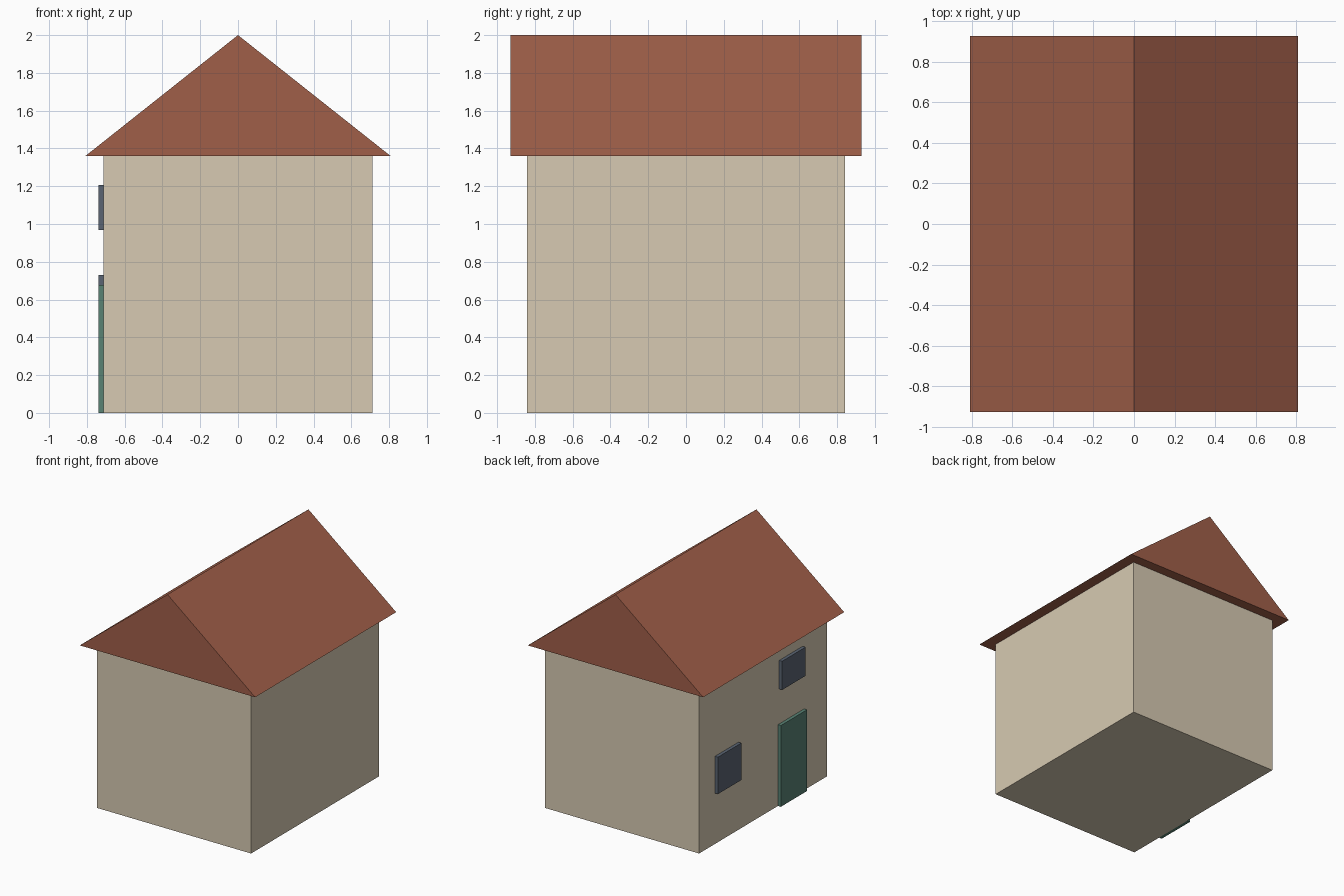
import bpy
import bmesh

if "Cube" in bpy.data.objects:
    bpy.data.objects.remove(bpy.data.objects["Cube"])


def material(name, rgb):
    # sRGB 0-255 to linear
    lin = [((c / 255 + 0.055) / 1.055) ** 2.4 for c in rgb]
    m = bpy.data.materials.new(name)
    m.diffuse_color = (*lin, 1)
    m.use_nodes = True
    m.node_tree.nodes["Principled BSDF"].inputs["Base Color"].default_value = m.diffuse_color
    return m


WALL = material("cream plaster", (215, 202, 178))
ROOF = material("red tile", (160, 95, 73))
DOOR = material("green door paint", (89, 130, 116))
GLASS = material("slate blue glass", (90, 100, 114))


def add_object(name, bm, mat):
    bmesh.ops.recalc_face_normals(bm, faces=bm.faces)
    mesh = bpy.data.meshes.new(name)
    bm.to_mesh(mesh)
    bm.free()
    mesh.materials.append(mat)
    obj = bpy.data.objects.new(name, mesh)
    bpy.context.collection.objects.link(obj)
    return obj


def box(name, lo, hi, mat):
    bm = bmesh.new()
    bmesh.ops.create_cube(bm, size=1)
    for v in bm.verts:
        v.co = [hi[i] if v.co[i] > 0 else lo[i] for i in range(3)]
    return add_object(name, bm, mat)


W, D, EAVE = 0.711, 0.843, 1.36     # wall half width, half depth, height
RW, RD, RIDGE = 0.808, 0.928, 2.0   # roof half width, half depth, ridge height
PLATE = 0.738                       # outer face of door and windows

# Walls
box("walls", (-W, -D, 0), (W, D, EAVE), WALL)

# Gable roof: triangle extruded along y
bm = bmesh.new()
tri = [bm.verts.new((x, -RD, z)) for x, z in ((-RW, EAVE), (RW, EAVE), (0, RIDGE))]
face = bm.faces.new(tri)
ext = bmesh.ops.extrude_face_region(bm, geom=[face])
for v in ext["geom"]:
    if isinstance(v, bmesh.types.BMVert):
        v.co.y = RD
add_object("roof", bm, ROOF)

# Door and windows on the left wall: y range, z range
for name, y0, y1, z0, z1, mat in (
    ("door", -0.54, -0.195, 0.0, 0.677, DOOR),
    ("lower_window", 0.325, 0.633, 0.422, 0.73, GLASS),
    ("upper_window", -0.52, -0.212, 0.967, 1.206, GLASS),
):
    box(name, (-PLATE, y0, z0), (-W + 0.005, y1, z1), mat)
